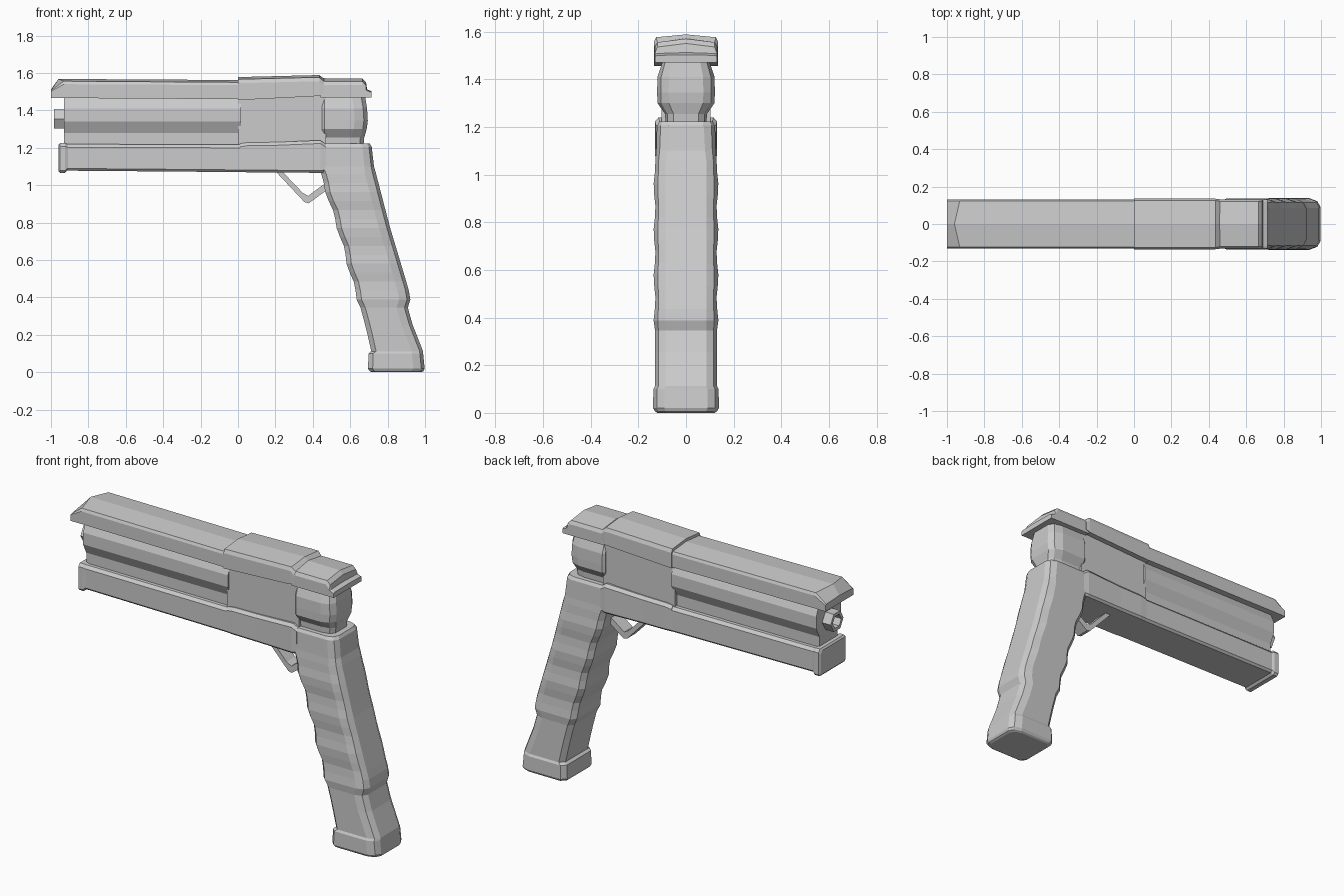
import bpy, bmesh, math

grey = bpy.data.materials.new("plain grey")
grey.diffuse_color = (0.6, 0.6, 0.6, 1)


def loft(name, rings):
    """Skin a list of equal-length point rings and cap both ends."""
    bm = bmesh.new()
    vs = [[bm.verts.new(p) for p in r] for r in rings]
    n = len(rings[0])
    for a, b in zip(vs, vs[1:]):
        for i in range(n):
            j = (i + 1) % n
            bm.faces.new((a[i], a[j], b[j], b[i]))
    bm.faces.new(vs[0])
    bm.faces.new(vs[-1])
    bmesh.ops.recalc_face_normals(bm, faces=bm.faces)
    me = bpy.data.meshes.new(name)
    bm.to_mesh(me)
    bm.free()
    me.materials.append(grey)
    ob = bpy.data.objects.new(name, me)
    bpy.context.collection.objects.link(ob)
    return ob


def mirror_section(x, half, v=0.0):
    """Ring across x from half-section points (y, z); v sweeps the sides back."""
    pts = half + [(-y, z) for y, z in reversed(half) if y > 0]
    return [(x + v * abs(y) / 0.13, y, z) for y, z in pts]


def prism(name, x0, x1, half):
    return loft(name, [mirror_section(x0, half), mirror_section(x1, half)])


def flat_ring(z, x0, x1, w, front, back, bw=None):
    """Horizontal ring with cut corners; bw is the half-width of the rear flat."""
    bw = w * 0.6 if bw is None else bw
    h = [(x0, w - front), (x0 + front, w), (x1 - back, w),
         (x1 - back * 0.3, (w + bw) / 2 + 0.008), (x1, bw)]
    return [(x, y, z) for x, y in h] + [(x, -y, z) for x, y in reversed(h)]


# Top slide: front, middle and rear lengths
def slide(x, low, side, edge, apex, w=0.13, top=0.123, v=0.0):
    return mirror_section(x, [(0, apex), (top, edge), (w, side), (w, low)], v)


loft("slide_front", [
    slide(-1.0, 1.465, 1.502, 1.506, 1.512),
    slide(-0.96, 1.466, 1.54, 1.556, 1.568, v=0.03),
    slide(0.01, 1.46, 1.535, 1.55, 1.562)])
loft("slide_middle", [
    slide(0.0, 1.455, 1.545, 1.566, 1.578, 0.135, 0.126),
    slide(0.40, 1.475, 1.555, 1.576, 1.588, 0.135, 0.126),
    slide(0.435, 1.478, 1.555, 1.576, 1.588, 0.135, 0.126),
    slide(0.46, 1.49, 1.535, 1.555, 1.57, 0.132, 0.12)])
loft("slide_rear", [
    slide(0.44, 1.47, 1.535, 1.555, 1.572, 0.13, 0.12),
    slide(0.665, 1.47, 1.535, 1.555, 1.57, 0.13, 0.12),
    slide(0.685, 1.47, 1.51, 1.535, 1.55, 0.13, 0.12),
    slide(0.69, 1.47, 1.505, 1.508, 1.512, 0.13, 0.12),
    slide(0.715, 1.47, 1.495, 1.50, 1.502, 0.13, 0.12)])

# Barrel housing with waisted sides, and body block behind it
prism("barrel_housing", -0.93, 0.015,
      [(0.085, 1.48), (0.115, 1.41), (0.115, 1.34), (0.085, 1.28), (0.085, 1.2)])
prism("body_block", 0.0, 0.47, [(0.103, 1.5), (0.103, 1.2)])

# Bulged rear block
loft("rear_block", [flat_ring(z, 0.45, x1, w, 0.012, 0.07) for z, x1, w in [
    (1.2, 0.67, 0.085), (1.255, 0.675, 0.088), (1.30, 0.688, 0.12),
    (1.345, 0.694, 0.121), (1.41, 0.69, 0.12), (1.47, 0.68, 0.1), (1.49, 0.68, 0.1)]])


# Six-sided muzzle with a sunken bore
def hexagon(x, r):
    return [(x, r * math.cos(i * math.pi / 3), 1.355 + r * math.sin(i * math.pi / 3))
            for i in range(6)]


loft("muzzle", [hexagon(-0.92, 0.06), hexagon(-0.985, 0.06),
                hexagon(-0.985, 0.04), hexagon(-0.94, 0.04)])

# Lower frame, its front cap and the raised rear length
def frame(x, top, low, w):
    return mirror_section(x, [(w - 0.015, top), (w, top - 0.017), (w, low + 0.012), (w - 0.012, low)])


loft("lower_frame", [frame(-0.95, 1.22, 1.078, 0.12), frame(0.47, 1.215, 1.066, 0.122)])
loft("frame_cap", [frame(-0.96, 1.215, 1.075, 0.115), frame(-0.952, 1.225, 1.066, 0.127),
                   frame(-0.925, 1.225, 1.066, 0.127), frame(-0.91, 1.218, 1.08, 0.12)])
loft("frame_rear", [frame(0.01, 1.222, 1.07, 0.122), frame(0.05, 1.228, 1.069, 0.124),
                    frame(0.2, 1.23, 1.068, 0.125), frame(0.44, 1.24, 1.066, 0.13),
                    frame(0.47, 1.22, 1.07, 0.125)])

# Raked grip with finger waves
def lerp_profile(z, table):
    for (za, a), (zb, b) in zip(table, table[1:]):
        if zb <= z <= za:
            return a + (b - a) * (za - z) / (za - zb)


front_edge = [(1.07, 0.437), (0.907, 0.49), (0.736, 0.544), (0.576, 0.587),
              (0.39, 0.64), (0.23, 0.683), (0.11, 0.71)]
back_edge = [(1.1, 0.728), (0.784, 0.81), (0.443, 0.912), (0.39, 0.922),
             (0.345, 0.908), (0.256, 0.933), (0.11, 0.99)]
rings = [flat_ring(1.222, 0.45, 0.705, 0.112, 0.02, 0.05, 0.07),
         flat_ring(1.205, 0.445, 0.715, 0.122, 0.02, 0.05, 0.075),
         flat_ring(1.1, 0.435, 0.727, 0.125, 0.02, 0.05, 0.08)]
levels = [1.06 - 0.048 * i for i in range(15)] + [0.345, 0.256, 0.19, 0.112]
for z in levels:
    wave = math.cos(z * 2 * math.pi / 0.19) if z > 0.36 else -0.5
    rings.append(flat_ring(z, lerp_profile(z, front_edge) - 0.006 * wave,
                           lerp_profile(z, back_edge), 0.132 + 0.004 * wave,
                           0.026, 0.06, 0.085))
rings += [flat_ring(0.1, 0.698, 0.99, 0.137, 0.025, 0.06, 0.09),
          flat_ring(0.02, 0.695, 0.998, 0.138, 0.025, 0.06, 0.09),
          flat_ring(0.006, 0.703, 0.992, 0.13, 0.025, 0.06, 0.085),
          flat_ring(0.0, 0.715, 0.98, 0.12, 0.025, 0.06, 0.08)]
loft("grip", rings)

# Trigger guard: an open bent strip from the frame to the grip
outer = [(0.2, 1.075), (0.355, 0.91), (0.378, 0.903), (0.49, 0.985)]
inner = [(0.235, 1.075), (0.345, 0.96), (0.375, 0.943), (0.48, 1.02)]
loft("trigger_guard", [[(xo, -0.04, zo), (xo, 0.04, zo), (xi, 0.04, zi), (xi, -0.04, zi)]
                       for (xo, zo), (xi, zi) in zip(outer, inner)])
